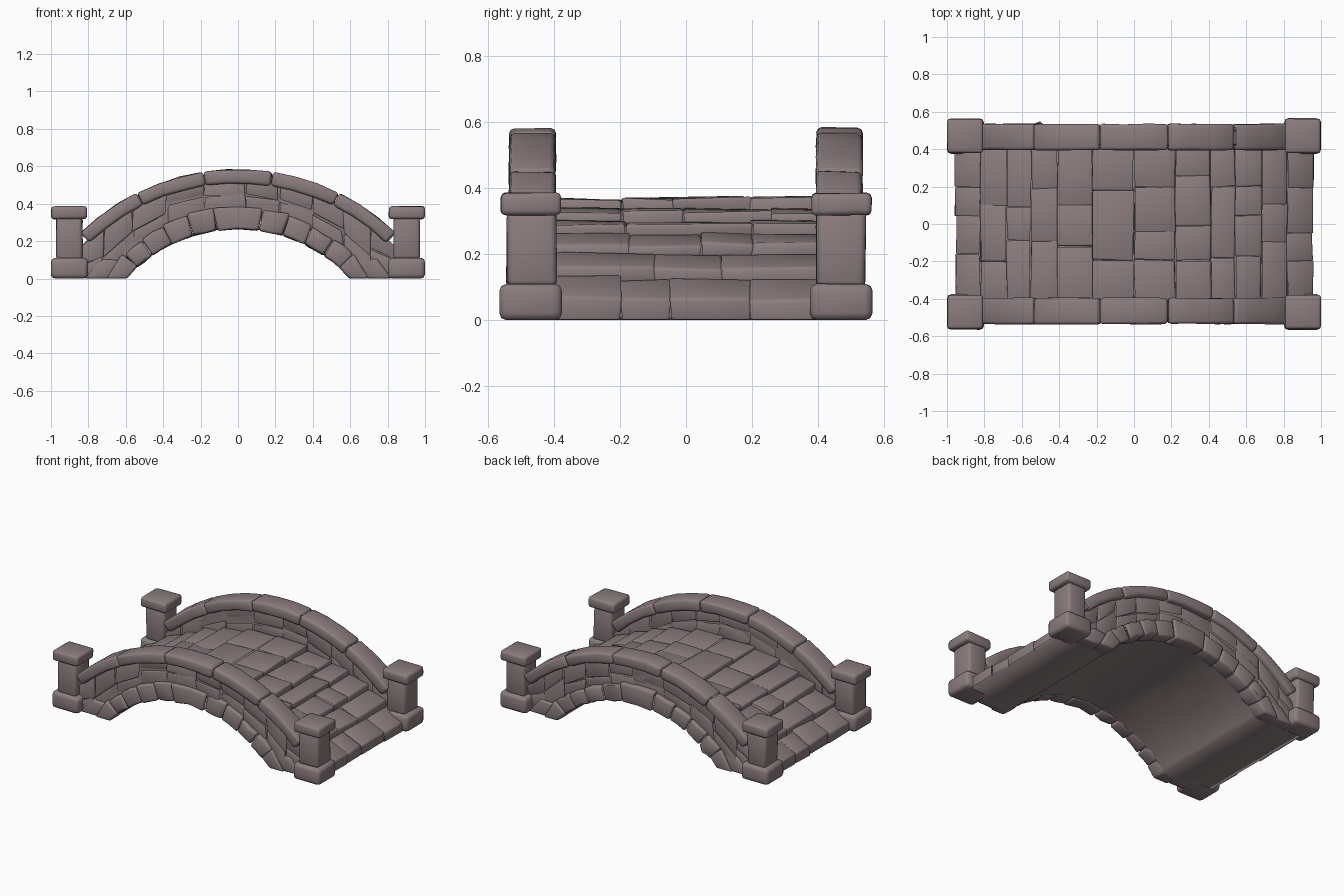
import bpy, bmesh, math, random

if "Cube" in bpy.data.objects:
    bpy.data.objects.remove(bpy.data.objects["Cube"])

random.seed(7)
stone_mat = bpy.data.materials.new("warm grey stone")
stone_mat.diffuse_color = (0.26, 0.205, 0.21, 1)
stone_mat.use_nodes = True
stone_mat.node_tree.nodes["Principled BSDF"].inputs["Base Color"].default_value = stone_mat.diffuse_color


def circle_z(r, zc):
    return lambda x: math.sqrt(max(r * r - x * x, 0)) + zc


# Arcs of the bridge: radius and centre height
ARCH_ZC, ARCH_IN, ARCH_OUT = -0.547, 0.812, 0.937
RAIL_ZC, RAIL_IN, RAIL_OUT = -0.635, 1.145, 1.219
deck_z = circle_z(1.6, -1.226)
soffit_z = circle_z(ARCH_IN + 0.006, ARCH_ZC)


def arc(r, zc, a0, a1, n):
    return [(r * math.sin(a0 + (a1 - a0) * i / n), zc + r * math.cos(a0 + (a1 - a0) * i / n))
            for i in range(n + 1)]


def wedge(r0, r1, zc, a0, a1, n):
    """Profile of a curved block between two radii and two angles."""
    return arc(r0, zc, a0, a1, n) + arc(r1, zc, a0, a1, n)[::-1]


def stone(bm, pts, y0, y1, jit=0.006, bev=0.012):
    """Extrude an x/z profile along y, roughen it and soften its edges."""
    def r():
        return random.uniform(-jit, jit)
    rings = [[bm.verts.new((x + r(), y + r(), max(z + r(), 0) if z > 0.001 else 0))
              for x, z in pts] for y in (y0, y1)]
    n = len(pts)
    faces = [bm.faces.new(rings[0]), bm.faces.new(rings[1][::-1])]
    for i in range(n):
        k = (i + 1) % n
        faces.append(bm.faces.new((rings[0][i], rings[1][i], rings[1][k], rings[0][k])))
    bmesh.ops.recalc_face_normals(bm, faces=faces)
    edges = {e for f in faces for e in f.edges}
    sharp = [e for e in edges if e.calc_face_angle(0) > 0.6]
    if bev:
        bmesh.ops.bevel(bm, geom=sharp, offset=bev, offset_type='OFFSET', segments=2,
                        profile=0.5, affect='EDGES', clamp_overlap=True)


def prune(bm, hidden):
    """Remove faces buried in the masonry."""
    bm.normal_update()
    faces = [f for f in bm.faces if hidden(f.calc_center_median(), f.normal)]
    bmesh.ops.delete(bm, geom=faces, context='FACES')


def joint_face(zc, limit):
    """Rule for the faces where neighbouring arc stones touch."""
    def hidden(c, n):
        r = math.hypot(c.x, c.z - zc)
        return abs(c.x) < limit and abs(n.x * (c.z - zc) - n.z * c.x) / r > 0.93
    return hidden


def finish(bm, name, angle=60):
    mesh = bpy.data.meshes.new(name)
    bm.to_mesh(mesh)
    bm.free()
    ob = bpy.data.objects.new(name, mesh)
    bpy.context.collection.objects.link(ob)
    mesh.materials.append(stone_mat)
    bpy.ops.object.select_all(action='DESELECT')
    ob.select_set(True)
    bpy.context.view_layer.objects.active = ob
    bpy.ops.object.shade_smooth_by_angle(angle=math.radians(angle))


def box(x0, x1, z0, z1):
    return [(x0, z0), (x1, z0), (x1, z1), (x0, z1)]


def splits(a, b, n):
    """Uneven joints between a and b."""
    w = (b - a) / n
    return [a] + [a + w * (i + random.uniform(-0.25, 0.25)) for i in range(1, n)] + [b]


def mirrored(values):
    return [-v for v in reversed(values)] + values


# Corner pillars: base, shaft and cap
for sx, xn in ((-1, "left"), (1, "right")):
    for sy, yn in ((-1, "front"), (1, "back")):
        bm = bmesh.new()
        stone(bm, box(sx * 0.802, sx * 1.0, 0, 0.11), sy * 0.375, sy * 0.565, 0.001, 0.022)
        stone(bm, box(sx * 0.832, sx * 0.97, 0.10, 0.33), sy * 0.392, sy * 0.543, 0.004, 0.018)
        stone(bm, box(sx * 0.807, sx * 0.998, 0.318, 0.386), sy * 0.38, sy * 0.562, 0.002, 0.015)
        finish(bm, f"{yn}_{xn}_pillar")

rail_joints = mirrored([0.152, 0.460, 0.765])
arch_joints = mirrored([0.14, 0.30, 0.45, 0.60, 0.735])
wall_low = circle_z(0.90, ARCH_ZC)
wall_high = circle_z(1.165, RAIL_ZC)

for sy, yn in ((-1, "front"), (1, "back")):
    # Curved handrail of long rounded stones
    bm = bmesh.new()
    for a0, a1 in zip(rail_joints, rail_joints[1:]):
        stone(bm, wedge(RAIL_IN, RAIL_OUT, RAIL_ZC, a0 + 0.001, a1 - 0.001, 3),
              sy * 0.395, sy * 0.535, 0.003, 0.016)
    prune(bm, joint_face(RAIL_ZC, 2))
    finish(bm, yn + "_handrail")

    # Voussoirs around the opening
    bm = bmesh.new()
    for a0, a1 in zip(arch_joints, arch_joints[1:]):
        top = ARCH_OUT - 0.03 * abs(a0 + a1) / 1.4 + random.uniform(-0.006, 0.006)
        stone(bm, wedge(ARCH_IN, top, ARCH_ZC, a0 + 0.001, a1 - 0.001, 2),
              sy * 0.425, sy * (0.525 + random.uniform(-0.008, 0.008)), 0.006, 0.014)
    prune(bm, joint_face(ARCH_ZC, 0.5))
    # Springer stones standing on the ground
    for s in (-1, 1):
        stone(bm, [(s * 0.595, 0), (s * 0.535, 0.065), (s * 0.62, 0.13), (s * 0.70, 0)],
              sy * 0.425, sy * 0.525, 0.003, 0.012)
        stone(bm, [(s * 0.69, 0), (s * 0.635, 0.10), (s * 0.74, 0.105), (s * 0.82, 0.0)],
              sy * 0.425, sy * 0.51, 0.004, 0.012)
    prune(bm, lambda c, n: n.y * sy < -0.9)
    finish(bm, yn + "_arch_ring")

    # Rubble parapet wall between arch and handrail
    bm = bmesh.new()
    cols = [-0.85, -0.72, -0.56, -0.38, -0.18, 0.04, 0.22, 0.40, 0.56, 0.71, 0.85]
    for x0, x1 in zip(cols, cols[1:]):
        lo = [wall_low(x) if abs(x) < 0.66 else 0 for x in (x0, x1)]
        hi = [wall_high(x) for x in (x0, x1)]
        n = max(1, round((sum(hi) - sum(lo)) / 2 / 0.11))
        cuts = splits(0, 1, n)
        for t0, t1 in zip(cuts, cuts[1:]):
            za, zb = [[l + (h - l) * t for l, h in zip(lo, hi)] for t in (t0, t1)]
            stone(bm, [(x0, za[0]), (x1, za[1]), (x1, zb[1]), (x0, zb[0])],
                  sy * (0.42 + random.uniform(-0.008, 0.008)),
                  sy * (0.500 + random.uniform(-0.01, 0.01)), 0.009, 0.007)
    # Backing that closes the joints
    xs = [-0.85 + 1.7 * i / 24 for i in range(25)]
    low = [(x, wall_low(x) - 0.01 if abs(x) < 0.66 else 0.01) for x in xs]
    stone(bm, low + [(x, wall_high(x)) for x in reversed(xs)], sy * 0.43, sy * 0.488, 0, 0)
    # Only the inner and outer faces show; the inner one stops below the paving
    prune(bm, lambda c, n: abs(n.y) < 0.4 or (n.y * sy < 0 and abs(c.y) < 0.429
                                              and c.z < deck_z(c.x) - 0.08))
    finish(bm, yn + "_parapet_wall")

# Vaulted underside and fill beneath the paving, gently uneven
bm = bmesh.new()
xs = [-0.945 + 1.89 * i / 30 for i in range(31)]
under = ([(-0.945, 0), (-0.60, 0)] + arc(ARCH_IN + 0.006, ARCH_ZC, -0.80, 0.80, 12)
         + [(0.60, 0), (0.945, 0)])
stone(bm, under + [(x, deck_z(x) - 0.034) for x in reversed(xs)], -0.435, 0.435, 0, 0)
for y in (-0.31, -0.19, -0.06, 0.08, 0.2, 0.32):
    bmesh.ops.bisect_plane(bm, geom=bm.verts[:] + bm.edges[:] + bm.faces[:],
                           plane_co=(0, y, 0), plane_no=(0, 1, 0))
for v in bm.verts:
    if v.co.z > 0.001 and abs(v.co.y) < 0.43 and abs(v.co.x) < 0.6 and v.co.z < soffit_z(v.co.x) + 0.01:
        v.co.z += random.uniform(-0.01, 0.012)
        v.co.y += random.uniform(-0.03, 0.03)
# Side faces are buried in the parapets
prune(bm, lambda c, n: abs(c.y) > 0.434)
finish(bm, "bridge_vault", 150)

# Paving: rows of slabs stepping over the bridge
bm = bmesh.new()
rows = [-0.955, -0.82, -0.68, -0.55, -0.41, -0.22, 0.0, 0.22, 0.41, 0.54, 0.68, 0.82, 0.955]
for x0, x1 in zip(rows, rows[1:]):
    ys = splits(-0.42, 0.42, random.choice((3, 4, 4)))
    end = max(abs(x0), abs(x1)) > 0.9
    for y0, y1 in zip(ys, ys[1:]):
        lift = random.uniform(-0.005, 0.005)
        # Each slab's downhill edge stands proud, forming shallow steps
        tuck = lift - (0.004 if min(abs(x0), abs(x1)) < 0.01 else 0.018)
        up0, up1 = (lift + 0.01, tuck) if x0 < 0 else (tuck, lift + 0.01)
        z0, z1 = deck_z(x0) + up0, deck_z(x1) + up1
        b0, b1 = (0, 0) if end else (z0 - 0.045, z1 - 0.045)
        out = random.uniform(-0.014, 0.008) if end else 0
        xa = x0 - out if end and x0 < 0 else x0
        xb = x1 + out if end and x1 > 0 else x1
        stone(bm, [(xa, b0), (xb, b1), (xb, z1), (xa, z0)], y0 - 0.002, y1 + 0.002, 0.006, 0.009)
# Undersides, side joints and uphill ends are buried
prune(bm, lambda c, n: n.z < -0.6 or abs(n.y) > 0.9 or n.x * c.x < -0.7 * abs(c.x))
finish(bm, "paving_slabs")
